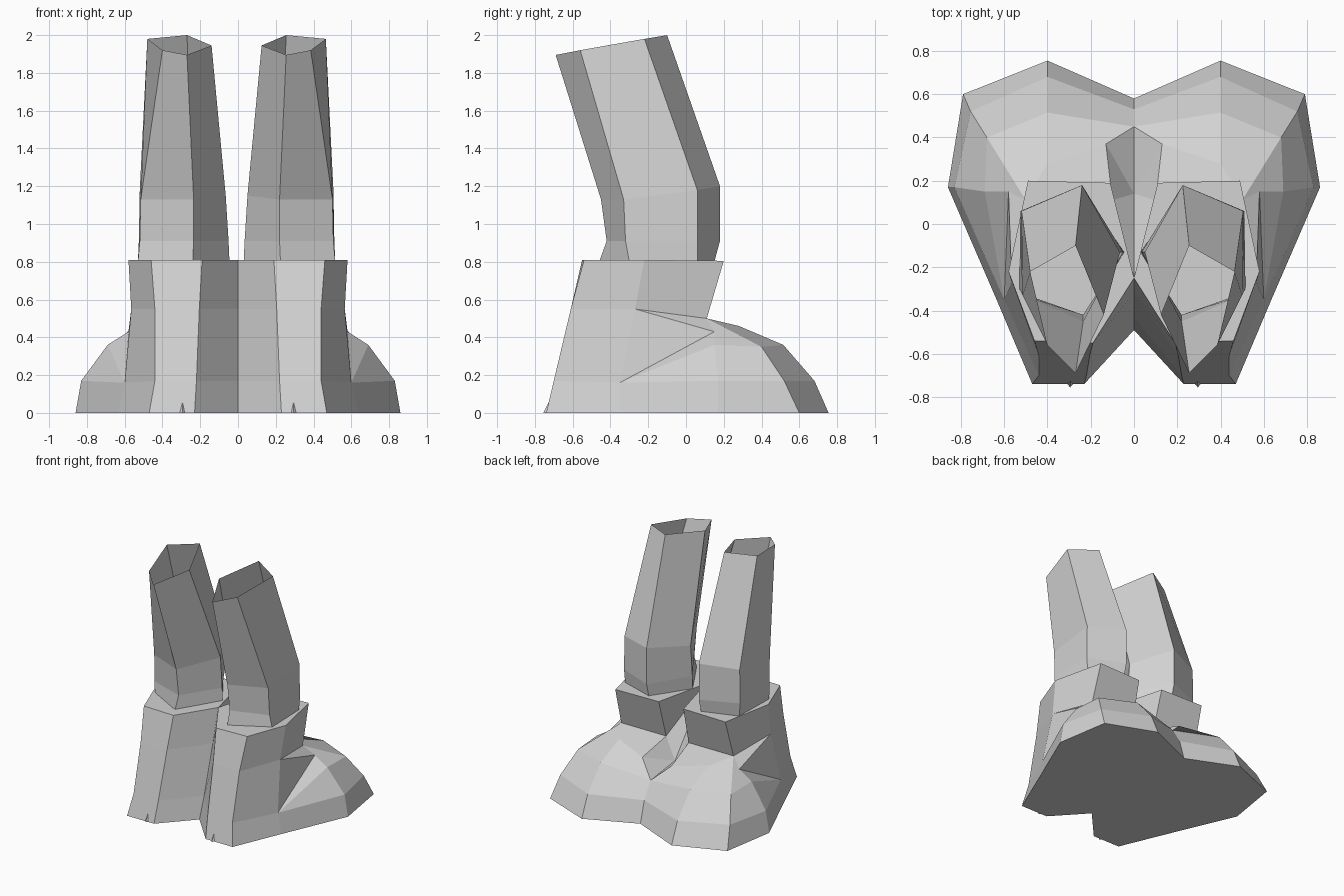
import bpy, bmesh
from mathutils import Vector

if "Cube" in bpy.data.objects:
    bpy.data.objects.remove(bpy.data.objects["Cube"])

grey = bpy.data.materials.new("plain_grey")
grey.diffuse_color = (0.65, 0.65, 0.65, 1)
grey.use_nodes = True
grey.node_tree.nodes["Principled BSDF"].inputs["Base Color"].default_value = grey.diffuse_color


class Builder:
    """Collects faces from corner points, sharing equal corners."""

    def __init__(self):
        self.bm = bmesh.new()
        self.verts = {}

    def face(self, *pts):
        corners = []
        for p in pts:
            if p not in self.verts:
                self.verts[p] = self.bm.verts.new(p)
            if self.verts[p] not in corners:
                corners.append(self.verts[p])
        if len(corners) > 2:
            self.bm.faces.new(corners)

    def loft(self, columns, closed=False):
        pairs = list(zip(columns, columns[1:]))
        if closed:
            pairs.append((columns[-1], columns[0]))
        for a, b in pairs:
            for i in range(len(a) - 1):
                self.face(a[i], b[i], b[i + 1], a[i + 1])

    def finish(self, name, mirror=False):
        bm = self.bm
        if mirror:
            geom = bm.verts[:] + bm.edges[:] + bm.faces[:]
            bmesh.ops.mirror(bm, geom=geom, axis='X', merge_dist=0.0005)
            bmesh.ops.remove_doubles(bm, verts=bm.verts[:], dist=0.0005)
        bmesh.ops.recalc_face_normals(bm, faces=bm.faces[:])
        mesh = bpy.data.meshes.new(name)
        bm.to_mesh(mesh)
        bm.free()
        mesh.materials.append(grey)
        obj = bpy.data.objects.new(name, mesh)
        bpy.context.collection.objects.link(obj)
        return obj


# Boots: heel and shaft columns, floor to shaft top
heel = [
    [(0, -.49, 0), (0, -.43, .17), (0, -.32, .55), (0, -.25, .81)],
    [(-.23, -.74, 0), (-.22, -.70, .17), (-.205, -.61, .55), (-.19, -.55, .81)],
    [(-.47, -.74, 0), (-.44, -.70, .17), (-.44, -.61, .55), (-.46, -.54, .81)],
    [(-.635, -.35, 0), (-.60, -.35, .16), (-.565, -.27, .55), (-.58, -.22, .81)],
]
side = heel[3]
seam_out, seam_in = (-.50, .11, .50), (-.10, .11, .50)
rim_out, rim_in = (-.49, .20, .805), (-.11, .19, .805)
valley = (0, .14, .34)

# Toe columns, floor to crease, outer side round to the middle
toe = [
    [side[0], side[1], side[1], side[1]],
    [(-.86, .17, 0), (-.83, .17, .17), (-.69, .15, .36), (-.58, .15, .43)],
    [(-.79, .60, 0), (-.755, .52, .17), (-.68, .40, .35), seam_out],
    [(-.40, .755, 0), (-.40, .68, .17), (-.40, .515, .36), (-.40, .28, .46)],
    [(0, .58, 0), (0, .53, .17), (0, .45, .30), (-.13, .37, .42)],
]
b = Builder()
b.loft(heel)
b.loft(toe)
# Instep and middle valley
b.face(toe[3][3], toe[4][3], seam_in, seam_out)
b.face(toe[4][2], valley, toe[4][3])
b.face(toe[4][3], valley, seam_in)
# Shaft outer side, back and the notch between the boots
b.face(side[1], toe[1][3], side[2])
b.face(side[2], toe[1][3], seam_out)
b.face(side[2], seam_out, rim_out, side[3])
b.face(seam_out, seam_in, rim_in, rim_out)
b.face(seam_in, heel[0][3], rim_in)
b.face(seam_in, valley, heel[0][3])
# Shaft top and sole
b.face(heel[0][3], heel[1][3], heel[2][3], side[3], rim_out, rim_in)
b.face(*[c[0] for c in heel], *[c[0] for c in toe[1:]])
b.finish("boots", mirror=True)

# Legs: open five-sided tubes, each column from the boot to the open end
leg = [
    [(-.24, -.46, .80), (-.235, -.42, .91), (-.235, -.45, 1.13), (-.27, -.69, 1.895)],
    [(-.53, -.30, .80), (-.52, -.32, .91), (-.515, -.33, 1.13), (-.40, -.56, 1.92)],
    [(-.515, .06, .80), (-.525, .06, .91), (-.52, .06, 1.18), (-.48, -.22, 1.98)],
    [(-.24, .15, .80), (-.24, .18, .91), (-.24, .18, 1.20), (-.27, -.10, 2.0)],
    [(-.045, -.13, .80), (-.05, -.13, .91), (-.065, -.13, 1.15), (-.14, -.42, 1.945)],
]
for name, flip in (("left_leg", False), ("right_leg", True)):
    b = Builder()
    cols = [[(-.015 - x, y, z) if flip else (x, y, z) for x, y, z in c] for c in leg]
    b.loft(cols, closed=True)
    b.finish(name)

# Small spurs at the heel bottoms
spur = [(-.31, -.738, 0), (-.28, -.738, 0), (-.295, -.755, 0), (-.293, -.705, .10)]
b = Builder()
for i in range(4):
    b.face(*[p for j, p in enumerate(spur) if j != i])
b.finish("heel_spurs", mirror=True)
